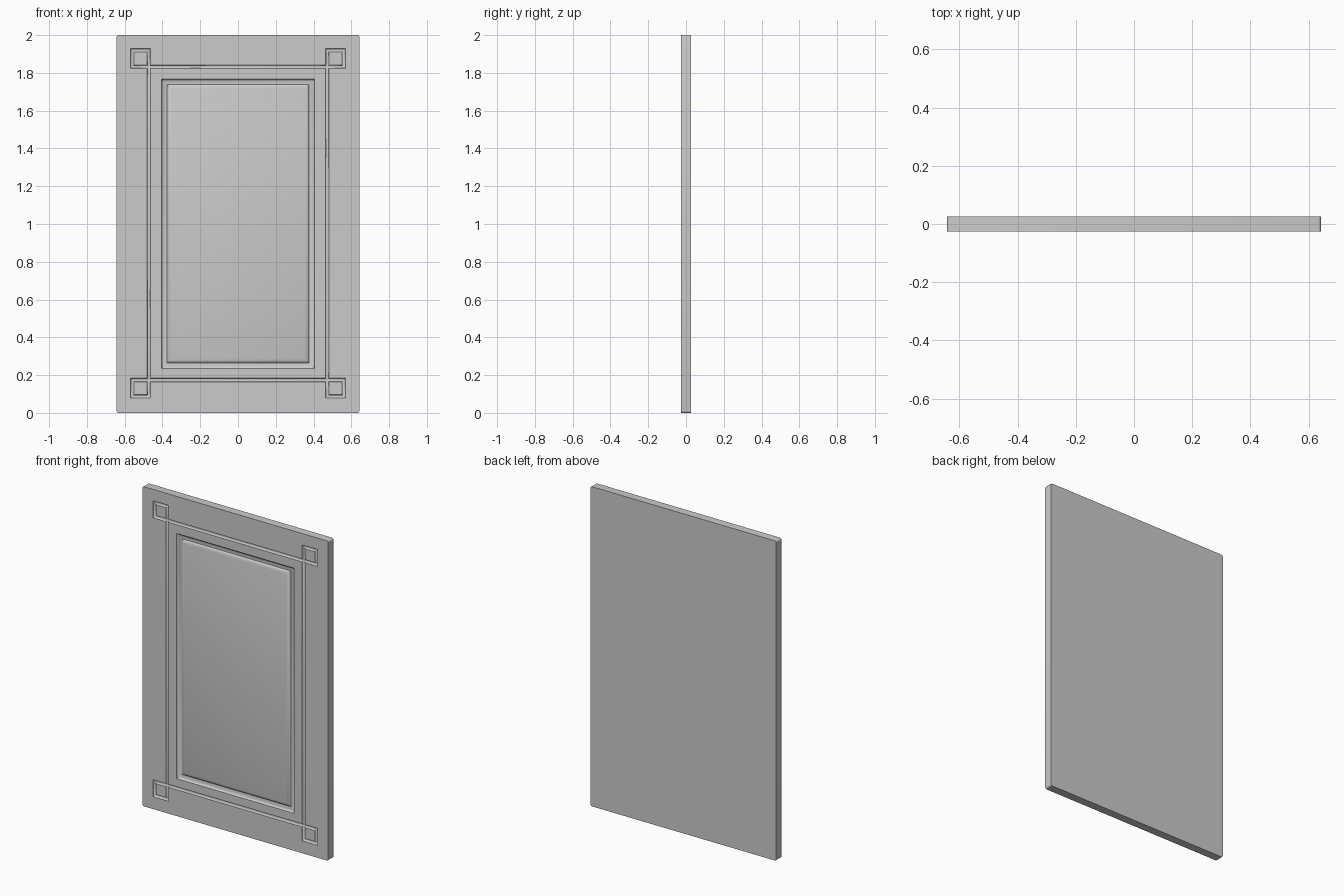
import bpy, bmesh, math

if "Cube" in bpy.data.objects:
    bpy.data.objects.remove(bpy.data.objects["Cube"])

W, H, T = 1.285, 2.0, 0.052      # door width, height, thickness
FRONT = -T / 2
LIFT = -0.02                     # how far cutters stick out of the front face


def mesh_object(name, bm):
    bmesh.ops.recalc_face_normals(bm, faces=bm.faces)
    me = bpy.data.meshes.new(name)
    bm.to_mesh(me)
    bm.free()
    ob = bpy.data.objects.new(name, me)
    bpy.context.collection.objects.link(ob)
    return ob


def ring_cutter(name, x0, x1, z0, z1, profile):
    """Mitred rectangular ring; profile is (inset, depth) pairs, closed in front of the face."""
    pts = [(profile[0][0], LIFT)] + profile + [(profile[-1][0], LIFT)]
    bm = bmesh.new()
    loops = []
    for t, d in pts:
        corners = ((x0 + t, z0 + t), (x1 - t, z0 + t), (x1 - t, z1 - t), (x0 + t, z1 - t))
        loops.append([bm.verts.new((x, FRONT + d, z)) for x, z in corners])
    for i in range(len(loops)):
        a, b = loops[i], loops[(i + 1) % len(loops)]
        for k in range(4):
            n = (k + 1) % 4
            bm.faces.new((a[k], a[n], b[n], b[k]))
    ob = mesh_object(name, bm)
    ob.hide_render = True
    return ob


def cut(target, cutter):
    mod = target.modifiers.new("groove", "BOOLEAN")
    mod.operation = "DIFFERENCE"
    mod.solver = "EXACT"
    mod.object = cutter
    bpy.context.view_layer.objects.active = target
    bpy.ops.object.modifier_apply(modifier=mod.name)
    bpy.data.objects.remove(cutter, do_unlink=True)


# Door slab with slightly rounded outline corners
bm = bmesh.new()
bmesh.ops.create_cube(bm, size=1)
for v in bm.verts:
    v.co = (v.co.x * W, v.co.y * T, (v.co.z + 0.5) * H)
edges = [e for e in bm.edges if abs(e.verts[0].co.y - e.verts[1].co.y) > T / 2]
bmesh.ops.bevel(bm, geom=edges, offset=0.01, segments=3, profile=0.5, affect="EDGES")
door = mesh_object("cabinet_door", bm)

# Raised centre panel: cove outside, rounded rise inside
panel = [(0, 0.0), (0.004, 0.006), (0.012, 0.010), (0.022, 0.012),
         (0.030, 0.012), (0.034, 0.008), (0.042, 0.003), (0.052, 0.0)]
cut(door, ring_cutter("panel_cutter", -0.406, 0.406, 0.234, 1.768, panel))

# Narrow round-bottomed decorative grooves
R = 0.0095
groove = [(-R * math.cos(math.pi * i / 6), R * math.sin(math.pi * i / 6)) for i in range(7)]
GX, GZ0, GZ1, S = 0.472, 0.174, 1.832, 0.087
cut(door, ring_cutter("frame_cutter", -GX, GX, GZ0, GZ1, groove))

# Small corner squares
for x in (-GX - S, GX):
    for z in (GZ0 - S, GZ1):
        cut(door, ring_cutter("square_cutter", x, x + S, z, z + S, groove))

bpy.ops.object.select_all(action="DESELECT")
door.select_set(True)
bpy.context.view_layer.objects.active = door
bpy.ops.object.shade_smooth_by_angle(angle=math.radians(35))
